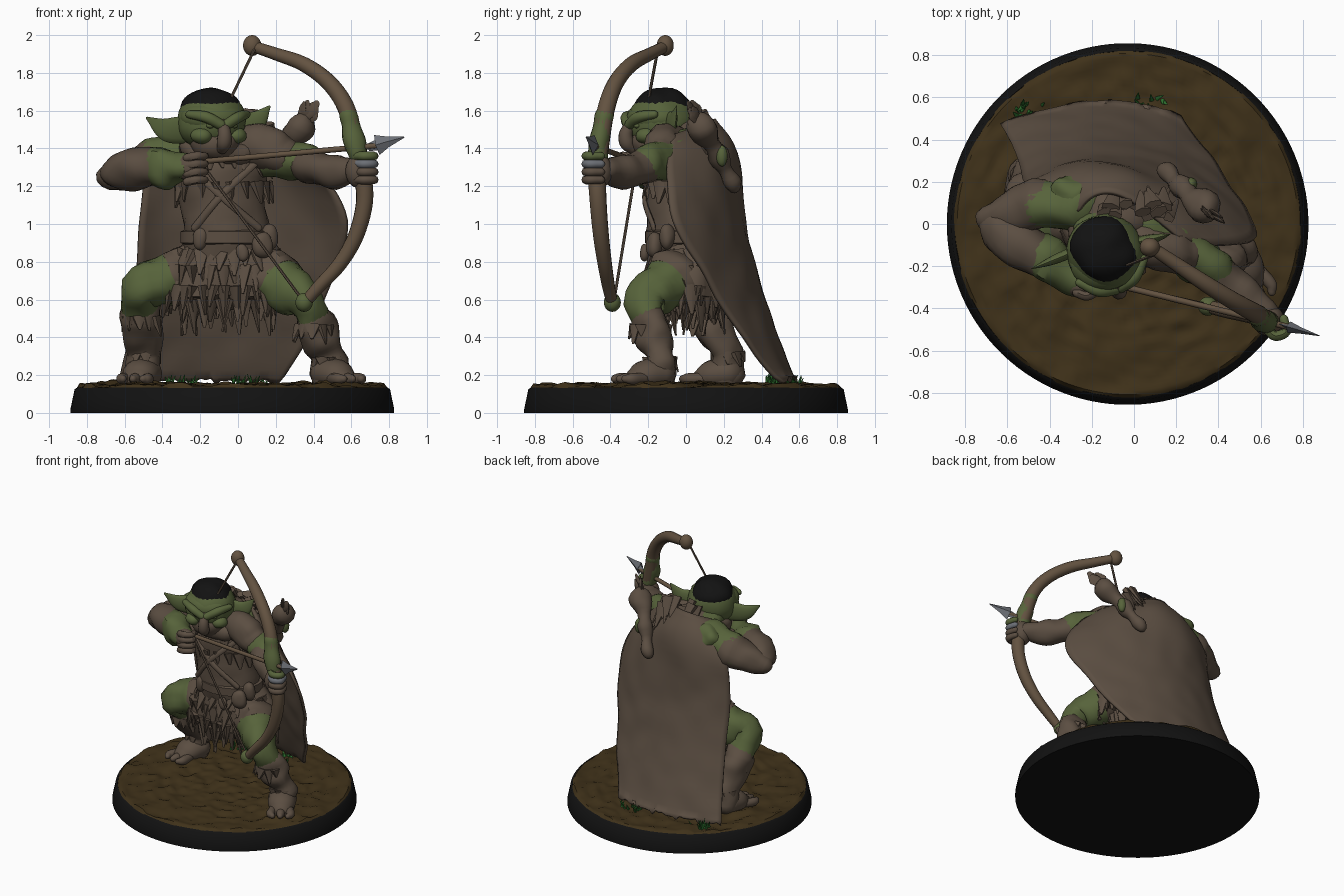
import bpy, bmesh, math, random
from mathutils import Vector, Matrix, noise, Euler

if "Cube" in bpy.data.objects:
    bpy.data.objects.remove(bpy.data.objects["Cube"])
random.seed(4)
R = random.uniform

def material(name, rgb):
    m = bpy.data.materials.new(name)
    m.diffuse_color = (*rgb, 1)
    m.use_nodes = True
    m.node_tree.nodes["Principled BSDF"].inputs["Base Color"].default_value = m.diffuse_color
    return m

SKIN, BROWN = material("skin", (.095, .125, .043)), material("leather", (.105, .076, .054))
WOOD, SOIL = material("wood", (.125, .085, .052)), material("soil", (.05, .031, .01))
BLACK, METAL = material("black", (.006, .006, .006)), material("metal", (.15, .16, .18))
GRASS = material("grass", (.03, .18, .03))

def finish(name, bm, mat, rough=0, freq=9):
    bmesh.ops.recalc_face_normals(bm, faces=bm.faces)
    bm.normal_update()
    for v, d in [(v, v.normal * noise.noise(v.co * freq) * rough) for v in bm.verts]:
        v.co += d
    for f in bm.faces:
        f.smooth = True
    me = bpy.data.meshes.new(name)
    bm.to_mesh(me)
    bm.free()
    me.materials.append(mat)
    me.set_sharp_from_angle(angle=math.radians(45))
    ob = bpy.data.objects.new(name, me)
    bpy.context.collection.objects.link(ob)
    return ob

def smooth(pts, k):  # Catmull-Rom interpolation
    p = [Vector(q) for q in pts]
    p = [2 * p[0] - p[1]] + p + [2 * p[-1] - p[-2]]
    out = []
    for a, b, c, d in zip(p, p[1:], p[2:], p[3:]):
        for t in (i / k for i in range(k)):
            out.append(b + .5 * ((c - a) * t + (2 * a - 5 * b + 4 * c - d) * t * t + (3 * b - a - 3 * c + d) * t ** 3))
    return out + [p[-2]]

def loft(name, rings, mat, sheet=False, rough=0, freq=9):
    bm = bmesh.new()
    vs = [[bm.verts.new(c) for c in r] for r in rings]
    n = len(rings[0])
    for a, b in zip(vs, vs[1:]):
        for i in range(n - sheet):
            j = (i + 1) % n
            bm.faces.new((a[i], a[j], b[j], b[i]))
    if not sheet:
        bm.faces.new(vs[0])
        bm.faces.new(vs[-1])
    return finish(name, bm, mat, rough, freq)

def tube(name, pts, mat, sides=14, flat=1, k=5, ref=(0, 0, 1), rough=0, rounded=True):
    # tube through (x, y, z, radius) points, squashed across ref by flat
    path = [(q.xyz, max(q[3], .002)) for q in smooth(pts, k)]
    if rounded:
        (a, ra), (b, _), (y, _), (z, rz) = path[0], path[1], path[-2], path[-1]
        cap = [(math.sin(t), math.cos(t)) for t in (.5, 1, 1.4)]
        path = ([(a + (a - b).normalized() * ra * s, ra * c) for s, c in cap[::-1]] + path
                + [(z + (z - y).normalized() * rz * s, rz * c) for s, c in cap])
    u, rings = Vector(ref), []
    for i, (c, r) in enumerate(path):
        t = (path[min(i + 1, len(path) - 1)][0] - path[max(i - 1, 0)][0]).normalized()
        if abs(u.dot(t)) > .97:
            u = Vector((1, .1, 0))
        u = (u - t * u.dot(t)).normalized()
        w = t.cross(u) * flat
        rings.append([c + (u * math.cos(g) + w * math.sin(g)) * r for g in (math.tau * j / sides for j in range(sides))])
    return loft(name, rings, mat, rough=rough)

def blob(name, loc, size, mat, turn=0, rough=0):
    bm = bmesh.new()
    m = Matrix.LocRotScale(Vector(loc), Euler((0, 0, math.radians(turn))), Vector(size))
    bmesh.ops.create_uvsphere(bm, u_segments=28, v_segments=18, radius=1, matrix=m)
    return finish(name, bm, mat, rough)

def tufts(name, items, mat):  # pointed locks: (base, direction, length, width)
    bm = bmesh.new()
    for base, d, ln, w in items:
        d = Vector(d).normalized()
        m = Matrix.LocRotScale(Vector(base) + d * ln / 2, d.to_track_quat('Z', 'Y'), Vector((w, w * .6, ln)))
        bmesh.ops.create_cone(bm, segments=6, radius1=1, radius2=.18, depth=1, cap_ends=True, matrix=m)
    return finish(name, bm, mat)

def oval(x, y, z, rx, ry, n):
    return [Vector((x + rx * math.cos(math.tau * i / n), y + ry * math.sin(math.tau * i / n), z)) for i in range(n)]

def fringe(x, y, z, rx, ry, n, ln, w, out=.3):
    return [(p, Vector(((p.x - x) / rx * out + R(-.2, .2), (p.y - y) / ry * out + R(-.2, .2), -1)),
             ln * R(.6, 1.2), w * R(.7, 1.2)) for p in oval(x, y, z + R(-.01, .01), rx, ry, n)]

def disc(r, z):
    return oval(-.03, 0, z, r, r, 110)

# round base, lumpy soil and grass
loft("base", [disc(r, z) for r, z in ((.857, 0), (.857, .02), (.835, .125), (.82, .135), (.8, .1))], BLACK)
soil = [disc(.825 * i / 44 + .002, .147) for i in range(44)] + [disc(.827, .127)]
for v in (v for ring in soil[:-1] for v in ring):
    v.z += .013 * noise.noise(v * 8) + .02 * noise.noise(v * 17)
    for fx, fy in ((.52, -.2), (-.52, .18)):
        v.z += .025 * math.exp(-((v.x - fx) ** 2 + (v.y - fy) ** 2) / .03)
loft("soil", soil, SOIL)
tufts("grass", [((x + R(-.07, .07), y + R(-.03, .03), .14), (R(-.6, .6), R(-.6, .6), 1), R(.04, .07), .012)
                for x, y in ((-.5, .54), (.08, .57), (-.3, .45), (.03, .45)) for _ in range(14)], GRASS)

# cloak: rows of left, middle and right points
rows = [((-.26, .06, 1.5), (-.08, .14, 1.55), (.22, -.08, 1.46)), ((-.46, .17, 1.32), (-.02, .24, 1.37), (.42, -.1, 1.28)),
        ((-.52, .2, 1), (0, .29, 1.02), (.58, -.06, 1.02)), ((-.54, .28, .7), (-.03, .37, .7), (.5, .1, .72)),
        ((-.58, .38, .4), (-.1, .48, .4), (.37, .3, .4)), ((-.63, .47, .15), (-.17, .58, .15), (.22, .51, .15))]
cols = [smooth([r[i] for r in rows], 6) for i in range(3)]
sheet = [[a * (2 * s * s - 3 * s + 1) + b * (4 * s - 4 * s * s) + c * (2 * s * s - s) for s in (i / 32 for i in range(33))]
         for a, b, c in zip(*cols)]
for v in sheet[-1]:
    v.z += R(0, .04)
cloak = loft("cloak", sheet, BROWN, sheet=True, rough=.012, freq=6)
solid = cloak.modifiers.new("thickness", 'SOLIDIFY')
solid.thickness, solid.offset = .02, 0

# torso, scarf, straps, belt and pouches
tube("torso", [(-.06, .02, .76, .22), (-.06, -.02, .92, .225), (-.08, -.02, 1.1, .225), (-.1, 0, 1.28, .255),
               (-.1, .01, 1.4, .21), (-.12, -.03, 1.48, .13)], BROWN, 28, .82, ref=(1, 0, 0), rough=.015)
tube("scarf", [(p.x, p.y, p.z - .3 * (p.y < -.1) * .1, .055) for p in oval(-.1, -.07, 1.41, .17, .13, 10) + [(Vector((.07, -.07, 1.41)))]],
     BROWN, rough=.03)
for s in (1, -1):
    tube("chest_strap", [(-.09 - s * .2, -.15, 1.34, .02), (-.09, -.22, 1.15, .02), (-.06 + s * .17, -.17, .98, .02)],
         BROWN, 8, .6, ref=(1, 0, 0))
loft("belt", [oval(-.06, -.01, z, r, r * .85, 32) for z, r in ((.89, .22), (.9, .245), (.96, .245), (.97, .22))], BROWN)
for x, y, z, r in ((.13, -.17, .89, .055), (-.2, -.17, .92, .04), (.02, -.22, .85, .035), (.17, -.1, .93, .05)):
    blob("pouch", (x, y, z), (r, r * .8, r * 1.3), BROWN, rough=.02)
tufts("vest_fringe", fringe(-.08, -.02, 1.22, .235, .17, 18, .14, .05, .08)
      + fringe(-.09, -.03, 1.38, .2, .16, 20, .13, .04, .4), BROWN)

# ragged fur skirt
loft("skirt", [oval(-.05, .02, z, rx, ry, 48) for rx, ry, z in
               ((.23, .18, .9), (.29, .2, .83), (.35, .215, .74), (.36, .205, .62), (.27, .14, .6))], BROWN, rough=.035, freq=12)
tufts("skirt_fur", fringe(-.05, .02, .85, .25, .185, 26, .13, .045, .5) + fringe(-.05, .02, .78, .32, .205, 34, .15, .045, .2)
      + fringe(-.05, .02, .68, .34, .2, 38, .15, .045, .05) + fringe(-.05, .01, .6, .24, .17, 32, .17, .04, 0), BROWN)

# legs with fur boots and bare toes
for hip, kn, an, to in (((.13, -.02, .74), (.35, -.22, .6), (.48, -.14, .3), (.57, -.29, .3)),
                        ((-.25, .04, .74), (-.52, -.01, .66), (-.5, .22, .32), (-.54, .06, .32))):
    h, kn, an, to = map(Vector, (hip, kn, an, to))
    tube("leg", [(*h, .14), (*h.lerp(kn, .55), .135), (*kn, .105), (*kn.lerp(an, .45), .088), (*an, .07)], SKIN, 18, rough=.03)
    tube("thigh_fur", [(*h, .15), (*h.lerp(kn, .2), .15), (*h.lerp(kn, .42), .138)], BROWN, 18, rough=.04, rounded=False)
    tube("boot", [(*kn.lerp(an, .42), .105), (*kn.lerp(an, .7), .1), (*an, .085), (an.x, an.y, .2, .095)], BROWN, 18, rough=.03)
    tufts("boot_fur", fringe(*kn.lerp(an, .45), .09, .09, 11, .09, .04, .25) + fringe(*an, .07, .07, 9, .07, .04), BROWN)
    d = to - an
    side = Vector((-d.y, d.x, 0)).normalized()
    tube("foot", [(an.x, an.y, .21, .085), (*(an.xy + d.xy * .5), .2, .08), (*(an.xy + d.xy * .8), .175, .065)], BROWN, 16, 1.2)
    for k in (-1, 0, 1):
        b = Vector((an.x, an.y, .18)) + d * .75 + side * k * .055
        tube("toe", [(*b, .032), (*(b + d * .45 + side * k * .015), .03), (*(b + d * .65), .02)], BROWN, 10)

# drawing arm and bow arm
tube("draw_upper_arm", [(-.24, .08, 1.39, .12), (-.42, .1, 1.34, .115), (-.55, .06, 1.29, .1)], SKIN, 18, rough=.03)
tube("draw_sleeve", [(-.44, .1, 1.33, .118), (-.55, .06, 1.29, .11), (-.67, .03, 1.25, .075)], BROWN, 18, rough=.02)
tube("draw_forearm", [(-.68, .03, 1.25, .06), (-.62, -.04, 1.28, .105), (-.46, -.15, 1.3, .105), (-.36, -.22, 1.31, .07)],
     BROWN, 18, rough=.02)
tube("draw_wrist", [(-.42, -.16, 1.3, .115), (-.37, -.2, 1.3, .105), (-.28, -.26, 1.3, .07)], SKIN, 16, rough=.03)
blob("draw_hand", (-.25, -.29, 1.3), (.08, .06, .075), BROWN)
tube("bow_upper_arm", [(.08, 0, 1.39, .12), (.22, -.1, 1.35, .105), (.36, -.2, 1.32, .09), (.44, -.27, 1.3, .08)], SKIN, 18, rough=.03)
tube("bow_bracer", [(.36, -.21, 1.31, .092), (.5, -.32, 1.28, .088), (.61, -.42, 1.28, .07)], BROWN, 18, rough=.02)
tube("shoulder_guard", [(.04, -.08, 1.42, .11), (.17, -.12, 1.4, .11), (.24, -.14, 1.36, .1)], BROWN, 16, rough=.03)
blob("bow_hand", (.64, -.46, 1.28), (.075, .065, .09), BROWN, 40)
for i, mat in enumerate((SKIN, METAL, BROWN, BROWN)):
    z = 1.36 - i * .042
    tube("bow_finger", [(.63, -.5, z, .023), (.67, -.53, z, .024), (.72, -.51, z, .023), (.71, -.45, z, .021)], mat, 8)
    tube("draw_finger", [(-.27, -.325, z - .01, .023), (-.22, -.34, z, .023), (-.175, -.31, z, .02), (-.19, -.27, z, .018)], BROWN, 8)

# bow, string and arrow
tube("bow", [(.08, -.11, 1.94, .03), (.2, -.19, 1.9, .034), (.35, -.29, 1.845, .04), (.48, -.37, 1.75, .043),
             (.57, -.42, 1.62, .046), (.615, -.45, 1.45, .048), (.655, -.47, 1.28, .048), (.67, -.465, 1.12, .045),
             (.625, -.45, .94, .042), (.54, -.43, .79, .038), (.43, -.41, .67, .034), (.35, -.39, .58, .03)], WOOD, 14)
tube("bow_grip", [(.59, -.43, 1.56, .052), (.61, -.45, 1.47, .058), (.64, -.463, 1.36, .054)], SKIN, rough=.02)
blob("bow_tip", (.075, -.11, 1.945), (.048, .045, .055), WOOD)
blob("bow_tip", (.35, -.39, .585), (.046, .045, .05), SKIN)
nock = (-.2, -.26, 1.33)
for end in ((.085, -.15, 1.92), (.34, -.38, .6)):
    tube("bowstring", [(*end, .008), (*nock, .008)], BROWN, 6, k=1)
tube("arrow_shaft", [(*nock, .015), (.74, -.49, 1.415, .015)], WOOD, 8, k=1)
tube("arrowhead", [(.69, -.475, 1.405, .02), (.74, -.49, 1.42, .03), (.735, -.489, 1.418, .055), (.79, -.505, 1.435, .03),
                   (.88, -.53, 1.46, .003)], METAL, 4, .5, k=1, rounded=False)

# head with hair cap, mask, brows, cheeks, nose and ears
blob("head", (-.14, -.13, 1.54), (.18, .18, .165), SKIN, 20, .012)
blob("nape", (-.15, -.04, 1.45), (.14, .12, .13), SKIN, rough=.02)
blob("jaw_mask", (-.12, -.17, 1.42), (.135, .13, .1), BROWN, 20, .02)
blob("hair", (-.145, -.125, 1.605), (.152, .158, .112), BLACK, rough=.02)
blob("forehead", (-.13, -.16, 1.56), (.178, .152, .1), SKIN, 20)
face = Matrix.Translation((-.14, -.13, 1.53)) @ Matrix.Rotation(math.radians(20), 4, 'Z')

def on_face(*pts):
    return [(*(face @ Vector(p[:3])), p[3]) for p in pts]

for s in (1, -1):
    tube("brow", on_face((s * .16, -.1, .05, .022), (s * .09, -.165, .035, .03), (s * .015, -.185, -.005, .028)), SKIN, 10)
    blob("cheek", face @ Vector((s * .095, -.115, -.065)), (.055, .05, .045), SKIN, rough=.02)
    blob("eye", face @ Vector((s * .065, -.16, -.01)), (.022, .018, .014), SKIN)
tube("nose", on_face((0, -.17, 0, .028), (0, -.2, -.05, .036), (0, -.195, -.1, .04), (0, -.165, -.13, .03)), BROWN, 12)
for ear in (((-.26, -.12, 1.5, .075), (-.38, -.17, 1.5, .062), (-.48, -.21, 1.56, .008)),
            ((-.01, -.09, 1.52, .075), (.09, -.07, 1.54, .062), (.165, -.05, 1.62, .008))):
    tube("ear", ear, SKIN, 14, .35)

# mane, charm, and quiver with fletched arrows
tufts("mane", [((-.04 + R(-.12, .2), R(.03, .1), R(1.44, 1.6)), (R(-.3, .4), R(.4, .8), -1), R(.12, .22), R(.035, .05))
               for _ in range(40)], BROWN)
blob("back_skin", (-.3, .14, 1.4), (.13, .09, .09), SKIN, rough=.04)
blob("leaf_charm", (.27, .19, 1.36), (.03, .03, .055), SKIN)
tube("quiver", [(.14, .25, 1.19, .03), (.2, .2, 1.3, .045), (.29, .11, 1.45, .06), (.33, .08, 1.53, .07)], BROWN, rough=.03)
for i in range(6):
    a = Vector((.32 + R(-.04, .04), .08 + R(-.04, .04), 1.5))
    b = a + Vector((.03 + .012 * i, -.05, .1 + R(-.02, .03)))
    tube("fletched_arrow", [(*a, .012), (*a.lerp(b, .4), .014), (*a.lerp(b, .9), .035), (*b.lerp(a, -.15), .02)], BROWN, 8, .3, k=2)
